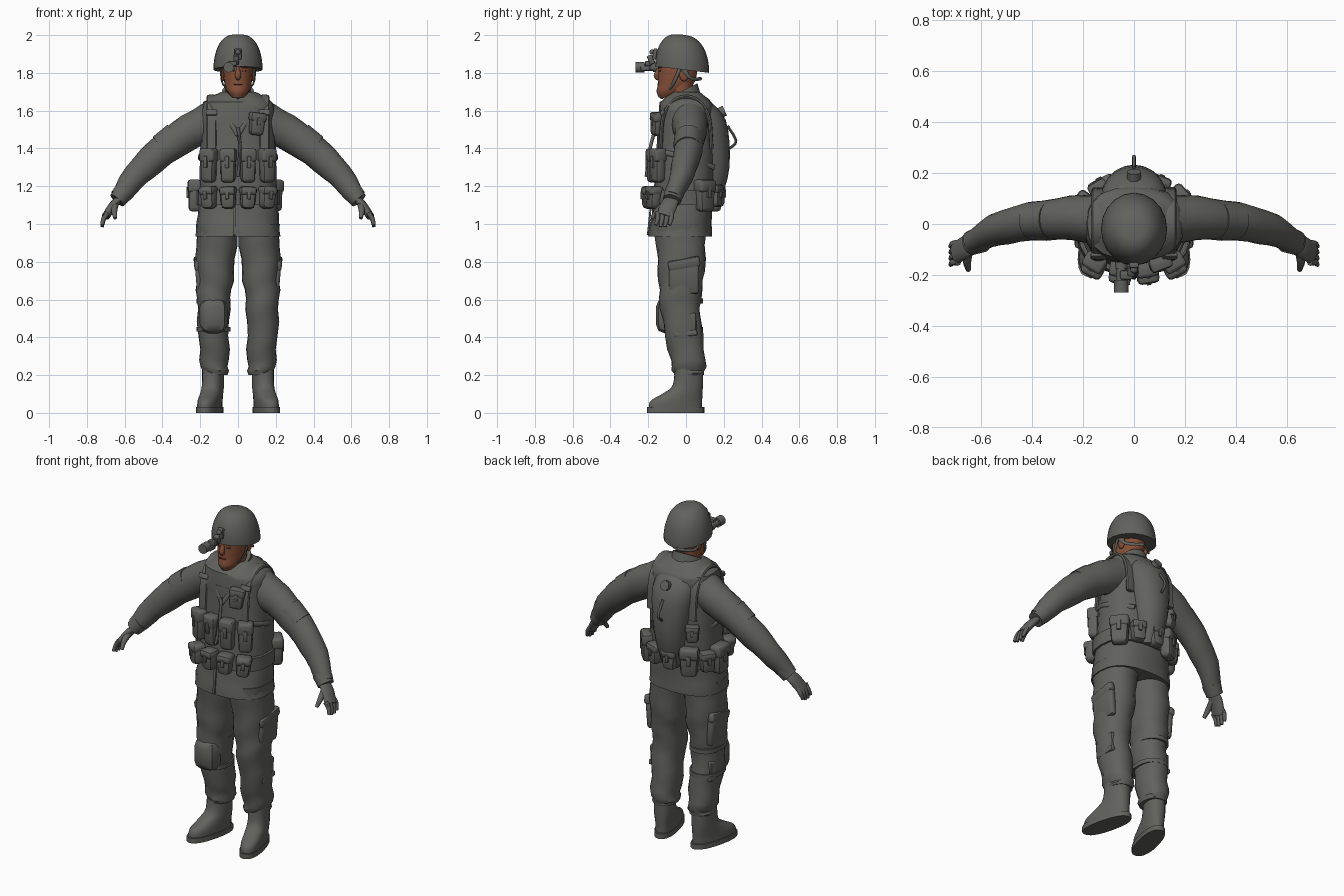
import bpy, bmesh, math
from mathutils import Vector, Matrix, Euler

if "Cube" in bpy.data.objects:
    bpy.data.objects.remove(bpy.data.objects["Cube"], do_unlink=True)


def material(name, *rgb):
    mat = bpy.data.materials.new(name)
    mat.use_nodes = True
    mat.diffuse_color = (*rgb, 1)
    mat.node_tree.nodes["Principled BSDF"].inputs["Base Color"].default_value = (*rgb, 1)
    return mat


GREY = material("uniform grey", .12, .12, .11)
SKIN = material("skin brown", .24, .08, .04)
DARK = material("lip and brow brown", .1, .03, .02)
SIDEWAYS, DEPTHWAYS, UP = Vector((1, 0, 0)), Vector((0, 1, 0)), Vector((0, 0, 1))


def finish(name, bm, mat=GREY, pair=False, place=Matrix()):
    """Turn the bmesh into a smooth object; a pair is mirrored across the body."""
    bmesh.ops.recalc_face_normals(bm, faces=bm.faces)
    mesh = bpy.data.meshes.new(name)
    bm.to_mesh(mesh)
    bm.free()
    mesh.transform(place)
    mesh.materials.append(mat)
    obj = bpy.data.objects.new(name, mesh)
    bpy.context.collection.objects.link(obj)
    bpy.ops.object.select_all(action="DESELECT")
    obj.select_set(True)
    bpy.context.view_layer.objects.active = obj
    bpy.ops.object.shade_smooth_by_angle(angle=math.radians(45))
    if pair:
        obj.modifiers.new("other side", "MIRROR")


def smooth_path(rows, steps=4):
    """Rounded curve through all the rows of values."""
    rows = [Vector(row) for row in rows]
    result = []
    for i in range(len(rows) - 1):
        before, start, end, after = (rows[max(0, min(k, len(rows) - 1))] for k in range(i - 1, i + 3))
        for step in range(steps):
            t = step / steps
            leave, arrive = (end - before) / 2, (after - start) / 2
            bend = (end - start) * 3 - leave * 2 - arrive
            result.append(start + leave * t + bend * t * t + (leave + arrive - (end - start) * 2) * t ** 3)
    return result + [rows[-1]]


def tube(name, points, radius, flat=1, side=SIDEWAYS, level=False, sides=20, power=1,
         fold=0, shear=0, **options):
    """Loft through points; radius and flatness are single values or one per point."""
    def each(value):
        return value if isinstance(value, (list, tuple)) else [value] * len(points)
    rows = smooth_path([(*p, r, r * f) for p, r, f in zip(points, each(radius), each(flat))])
    centres = [Vector(row[:3]) for row in rows]
    last = len(rows) - 1
    bm, rings = bmesh.new(), []
    for i, (centre, row) in enumerate(zip(centres, rows)):
        along = UP if level else (centres[min(i + 1, last)] - centres[max(i - 1, 0)]).normalized()
        across = (side - along * along.dot(side)).normalized()
        through = along.cross(across)
        ring = []
        for k in range(sides):
            co, si = math.cos(math.tau * k / sides), math.sin(math.tau * k / sides)
            crease = fold * math.sin(i * 2 + 2 * co + si) if 0 < i < last else 0
            p = centre + across * math.copysign(abs(co) ** power, co) * (row[3] + crease)
            p += through * math.copysign(abs(si) ** power, si) * (row[4] + crease)
            ring.append(bm.verts.new(p + UP * p.y * shear))
        rings.append(ring)
    for lower, upper in zip(rings, rings[1:]):
        for k in range(sides):
            bm.faces.new((lower[k], lower[k - 1], upper[k - 1], upper[k]))
    bm.faces.new(rings[0])
    bm.faces.new(rings[-1])
    finish(name, bm, **options)


def stack(name, levels, flat=1, x=0, **options):
    """Upright loft of level rings given as height, depth position and half width."""
    tube(name, [(x, y, z) for z, y, r in levels], [r for z, y, r in levels], flat, level=True, **options)


def add_box(bm, at, size, bevel):
    part = bmesh.new()
    bmesh.ops.create_cube(part, size=1, matrix=Matrix.Translation(at) @ Matrix.Diagonal((*size, 1)))
    bmesh.ops.bevel(part, geom=part.edges[:], offset=bevel, segments=2, affect="EDGES", profile=.5)
    mesh = bpy.data.meshes.new("part")
    part.to_mesh(mesh)
    part.free()
    bm.from_mesh(mesh)
    bpy.data.meshes.remove(mesh)


def placed(at, roll=0, tilt=0, turn=0):
    return Matrix.Translation(at) @ Euler((roll, tilt, turn)).to_matrix().to_4x4()


def box(name, at, size, roll=0, tilt=0, turn=0, soft=.25, **options):
    bm = bmesh.new()
    add_box(bm, (0, 0, 0), size, min(size) * soft)
    finish(name, bm, place=placed(at, roll, tilt, turn), **options)


def pouch(name, at, size, tilt=0, **options):
    """Bulging bag with a flap and closing tab, turned away from the body axis."""
    w, d, h = size
    bm = bmesh.new()
    add_box(bm, (0, 0, 0), size, d * .35)
    for v in bm.verts:
        v.co.x *= 1 + v.co.z / h / 6
    add_box(bm, (0, 0, h * .3), (w * 1.1, d * 1.15, h * .4), d * .25)
    add_box(bm, (0, -d * .55, h * .1), (w / 4, d / 5, h * .35), d * .05)
    finish(name, bm, place=placed(at, tilt=tilt, turn=math.atan2(at[0] * .6, -at[1])), **options)


def ball(name, at, size, **options):
    bm = bmesh.new()
    bmesh.ops.create_uvsphere(bm, u_segments=16, v_segments=10, radius=1, matrix=Matrix.Diagonal((*size, 1)))
    finish(name, bm, place=Matrix.Translation(at), **options)


# Jacket, vest, belt and collar
stack("jacket", [(.935, -.03, .225), (1.1, -.02, .21), (1.3, 0, .2), (1.6, 0, .195), (1.66, 0, .16), (1.7, 0, .09)],
      flat=.75, power=.8, fold=.003)
stack("vest", [(1.18, -.01, .205), (1.4, 0, .2), (1.57, 0, .19)], flat=.78, power=.8)
stack("belt", [(1.1, -.02, .22), (1.18, -.02, .22)], flat=.77, power=.8)
stack("collar", [(1.6, -.02, .11), (1.715, -.025, .085)], shear=.5)
box("jacket_placket", (-.02, -.194, 1.02), (.015, .01, .16), roll=-.1)

# Head and neck
stack("neck", [(1.6, 0, .065), (1.7, -.03, .066), (1.83, -.02, .07)], mat=SKIN)
stack("head", [(1.67, -.1, .033), (1.7, -.08, .057), (1.74, -.055, .071), (1.8, -.045, .078), (1.9, -.04, .08)],
      flat=1.33, mat=SKIN)
tube("nose", [(0, -.14, 1.83), (0, -.155, 1.785), (0, -.14, 1.77)], [.008, .016, .012], sides=8, mat=SKIN)
ball("ear", (.08, -.01, 1.79), (.012, .025, .035), mat=SKIN, pair=True)
box("mouth", (0, -.146, 1.74), (.045, .012, .007), mat=DARK)
box("eyebrow", (.034, -.138, 1.83), (.036, .012, .007), turn=.3, mat=DARK, pair=True)
box("eye", (.033, -.139, 1.81), (.024, .009, .006), turn=.3, mat=DARK, pair=True)

# Helmet dome with its straps
dome = [math.radians(angle) for angle in range(0, 90, 11)]
stack("helmet", [(1.815 + .185 * math.sin(a), -.02, .13 * math.cos(a) ** .7) for a in dome], flat=1.1, shear=-.12)
tube("chin_strap", [(.09, -.03, 1.83), (.08, -.07, 1.74), (0, -.13, 1.665)], .009, .5,
     side=DEPTHWAYS, sides=8, pair=True)
tube("nape_strap", [(.09, -.03, 1.83), (.08, .03, 1.77), (0, .08, 1.77)], .009, .5, side=UP, sides=8, pair=True)

# Night sight on its helmet bracket
box("sight_mount", (0, -.165, 1.9), (.035, .02, .06), roll=-.15)
ball("mount_knob", (0, -.18, 1.91), (.014, .014, .014))
box("sight_arm", (-.01, -.185, 1.87), (.03, .03, .05), roll=.4)
box("sight_bridge", (-.03, -.2, 1.85), (.05, .035, .025))
box("sight_battery", (-.025, -.215, 1.825), (.02, .05, .025))
for part, start, end, radius in (("eyepiece", -.15, -.175, .025), ("body", -.17, -.23, .02), ("lens", -.22, -.268, .028)):
    tube("sight_" + part, [(-.05, start, 1.83), (-.05, end, 1.83)], radius, sides=12)

# Arms, cuffs and gloved hands
limb = dict(side=DEPTHWAYS, pair=True)
tube("arm", [(.12, .02, 1.55), (.3, .02, 1.46), (.5, -.01, 1.3), (.63, -.07, 1.14)],
     [.1, .082, .068, .045], 1.1, fold=.003, **limb)
tube("arm_pocket", [(.325, .015, 1.46), (.405, .01, 1.4)], [.074, .07], 1.1, **limb)
tube("cuff", [(.6, -.06, 1.17), (.64, -.075, 1.125)], [.053, .048], .95, **limb)
tube("palm", [(.62, -.07, 1.14), (.66, -.09, 1.1), (.7, -.115, 1.04)], [.036, .045, .043], .5, **limb)
for k in range(4):
    y = -.15 + k * .024
    tip = 1 if k in (1, 2) else 1.01
    tube("finger", [(.69, y, 1.06), (.71, y, 1.03), (.72, y - .01, tip - .015)], [.014, .013, .009], sides=8, **limb)
tube("thumb", [(.65, -.1, 1.11), (.655, -.15, 1.07), (.65, -.18, 1.03)], [.02, .016, .01], sides=8, pair=True)

# Trousers and pockets
tube("trouser_leg", [(.11, -.03, 1), (.12, -.025, .75), (.13, -.03, .55), (.125, .01, .28), (.12, .015, .2)],
     [.112, .1, .086, .076, .065], 1.23, level=True, power=.9, fold=.006, pair=True)
box("thigh_pocket", (.203, -.01, .715), (.04, .16, .17), tilt=.08, soft=.4, pair=True)
box("thigh_pocket_flap", (.213, -.01, .79), (.04, .17, .055), roll=.18, tilt=.08, soft=.35, pair=True)
box("calf_pocket", (.19, 0, .47), (.03, .11, .12), tilt=.05, soft=.4, pair=True)
box("calf_pocket_flap", (.195, 0, .42), (.03, .12, .03), roll=.1, pair=True)

# Boots share a heel line while the toe recedes with height; toes splay outward
heel, half_width, splay = .09, .055, .25
for part, swell, levels in (("boot", 1, ((0, -.2), (.06, -.195), (.1, -.13), (.15, -.07), (.28, -.06))),
                            ("boot_sole", 1.08, ((0, -.2), (.03, -.2)))):
    middles = [(heel + toe) / 2 for z, toe in levels]
    tube(part, [(.135 - y * splay, y, z) for y, (z, toe) in zip(middles, levels)], half_width * swell,
         [(heel - y) / half_width for y in middles], side=Vector((1, splay, 0)), level=True, power=.85, pair=True)

# Knee pad on the right leg
box("knee_pad", (-.13, -.1, .515), (.148, .12, .19), soft=.42)
for z in (.43, .58):
    stack("knee_pad_strap", [(z, -.02, .09), (z + .025, -.02, .09)], 1.22, x=-.13, power=.9)

# Magazine and belt pouches
for x, y in ((.052, -.175), (.155, -.15)):
    pouch("magazine_pouch", (x, y, 1.31), (.08, .06, .18), pair=True)
    pouch("front_belt_pouch", (x, y - .02, 1.14), (.08, .07, .12), tilt=x / 2, pair=True)
large, small = (.1, .065, .17), (.08, .065, .12)
for k, size in enumerate((large, small, small, large, small, large)):
    angle = 2.2 + k / 2
    pouch("belt_bag", (.23 * math.sin(angle), -.17 * math.cos(angle), 1.15), size)
pouch("chest_pouch", (.1, -.155, 1.53), (.08, .05, .12), tilt=.12)
pouch("back_side_pouch", (-.14, .14, 1.32), (.07, .05, .1))

# Shoulder straps and harness
arch = [math.pi * k / 8 for k in range(9)]
tube("shoulder_strap", [(.14, -.135 * math.cos(a), 1.4 + .275 * abs(math.sin(a)) ** .65) for a in arch],
     .026, .4, sides=8, power=.6, pair=True)
tube("neck_strap", [(.1, -.02, 1.68), (.085, -.11, 1.62), (0, -.16, 1.47)], .012, .6, sides=8, pair=True)
box("strap_buckle", (.14, -.125, 1.59), (.06, .02, .03), roll=-.5, pair=True)
tube("side_strap", [(.12, .15, 1.3), (.205, 0, 1.35), (.17, -.12, 1.38)], .014, .5, side=UP, sides=8, pair=True)
tube("radio_lead", [(0, -.16, 1.51), (.01, -.19, 1.4), (0, -.21, 1.25)], .009, sides=8)

# Water carrier on the back, with cap and hose loop
stack("water_pack", [(1.1, .11, .065), (1.3, .13, .1), (1.55, .1, .13), (1.67, .03, .1)],
      [1, 1, .85, .7], power=.95)
tube("water_cap", [(0, .16, 1.58), (0, .205, 1.6)], .028, sides=12)
tube("hose_loop", [(0, .22, 1.52), (0, .265, 1.44), (0, .23, 1.4)], .007, sides=8)
